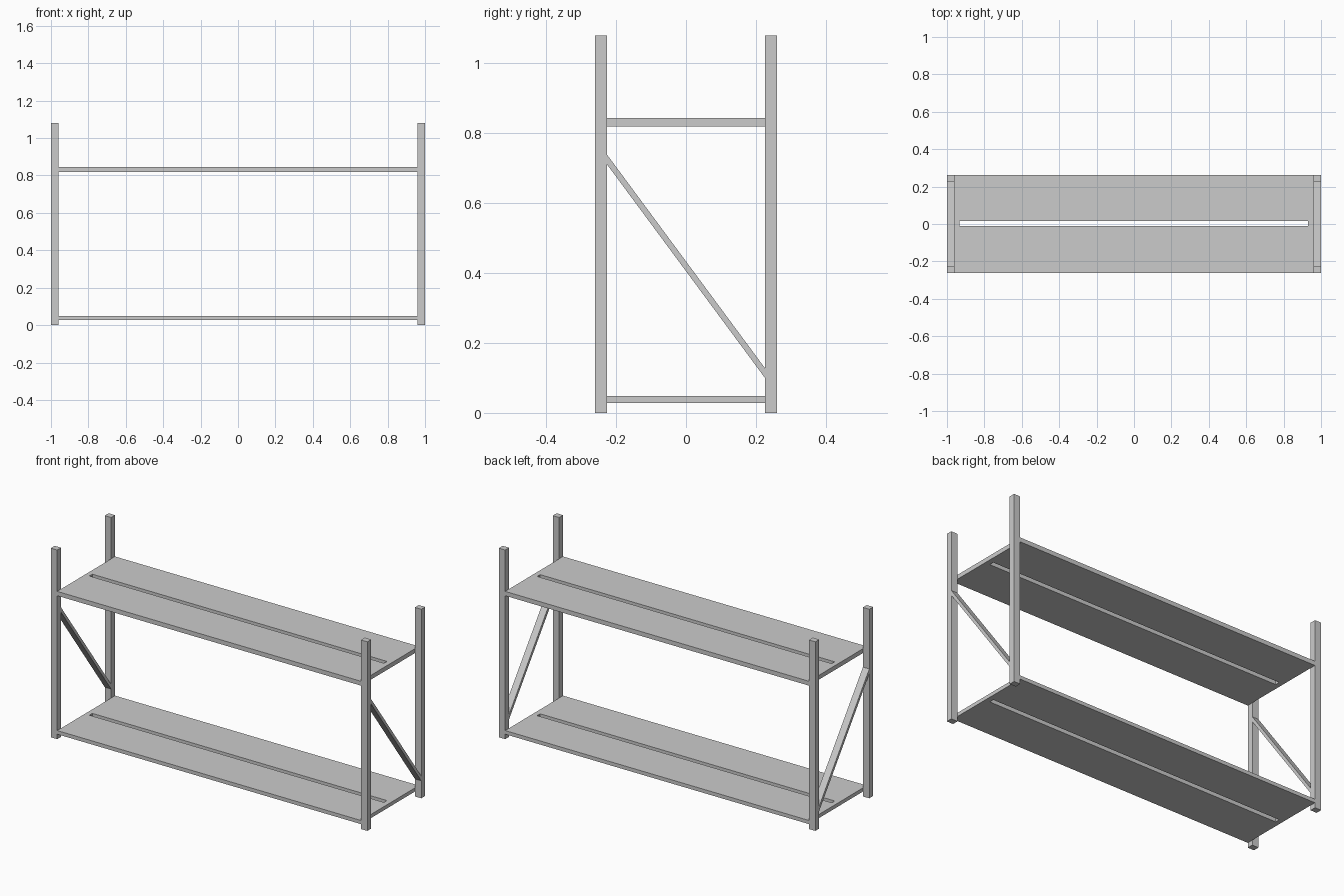
import bpy, bmesh

if "Cube" in bpy.data.objects:
    bpy.data.objects.remove(bpy.data.objects["Cube"])

POST_H = 1.08
X0, X1 = 0.96, 1.0        # inner and outer faces of the posts
Y0, Y1 = 0.226, 0.261


def finish(name, bm):
    bmesh.ops.recalc_face_normals(bm, faces=bm.faces[:])
    mesh = bpy.data.meshes.new(name)
    bm.to_mesh(mesh)
    bm.free()
    obj = bpy.data.objects.new(name, mesh)
    bpy.context.collection.objects.link(obj)
    return obj


def extrude(bm, faces, vec):
    res = bmesh.ops.extrude_face_region(bm, geom=faces)
    moved = [v for v in res["geom"] if isinstance(v, bmesh.types.BMVert)]
    bmesh.ops.translate(bm, verts=moved, vec=vec)


def prism(name, points, vec):
    bm = bmesh.new()
    face = bm.faces.new([bm.verts.new(p) for p in points])
    extrude(bm, [face], vec)
    return finish(name, bm)


def rect(x_min, x_max, y_min, y_max, z):
    return [(x_min, y_min, z), (x_max, y_min, z), (x_max, y_max, z), (x_min, y_max, z)]


# Shelf board with a long slot cut through it
def shelf(name, z_min, z_max):
    bm = bmesh.new()
    outer = [bm.verts.new(p) for p in rect(-X0, X0, -Y1, Y1, z_min)]
    inner = [bm.verts.new(p) for p in rect(-0.932, 0.93, -0.011, 0.016, z_min)]
    faces = []
    for i in range(4):
        j = (i + 1) % 4
        faces.append(bm.faces.new((outer[i], outer[j], inner[j], inner[i])))
    extrude(bm, faces, (0, 0, z_max - z_min))
    return finish(name, bm)


shelf("lower_shelf", 0.028, 0.049)
shelf("upper_shelf", 0.819, 0.844)

for side, sx in (("left", -1), ("right", 1)):
    xa, xb = sorted((sx * X0, sx * X1))
    # Corner posts
    for end, sy in (("front", -1), ("back", 1)):
        ya, yb = sorted((sy * Y0, sy * Y1))
        prism(f"{end}_{side}_post", rect(xa, xb, ya, yb, 0), (0, 0, POST_H))
    # Diagonal end brace, high at the front and low at the back
    profile = [(xa, -Y0, 0.739), (xa, -Y0, 0.711), (xa, Y0, 0.100), (xa, Y0, 0.128)]
    prism(f"{side}_brace", profile, (xb - xa, 0, 0))
